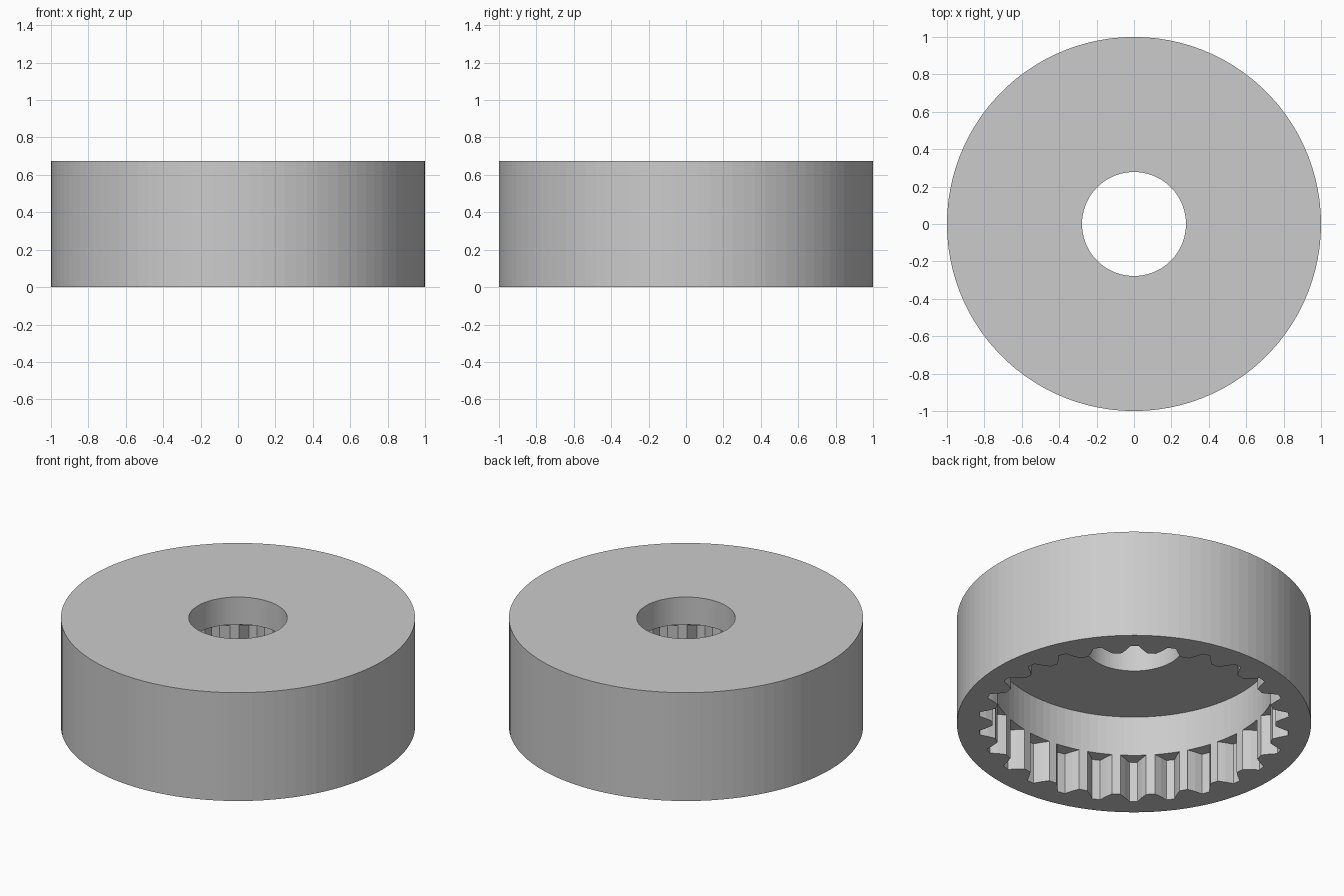
import bpy, bmesh, math
from mathutils import Matrix

cube = bpy.data.objects.get("Cube")
if cube:
    bpy.data.objects.remove(cube, do_unlink=True)

HEIGHT, OUTER, HOLE = 0.675, 1.0, 0.278
BORE, BORE_TOP = 0.80, 0.505
ROOT, GROOVE_TOP, TEETH = 0.878, 0.256, 26
PHASE = math.radians(8.7)
SEGMENTS = 100

grey = bpy.data.materials.new("plain grey")
grey.use_nodes = True
colour = (0.6, 0.6, 0.6, 1)
grey.diffuse_color = colour
grey.node_tree.nodes["Principled BSDF"].inputs["Base Color"].default_value = colour


def make_object(name, bm):
    bmesh.ops.recalc_face_normals(bm, faces=bm.faces)
    mesh = bpy.data.meshes.new(name)
    bm.to_mesh(mesh)
    bm.free()
    mesh.materials.append(grey)
    obj = bpy.data.objects.new(name, mesh)
    bpy.context.collection.objects.link(obj)
    return obj


# Cup-shaped housing: a closed profile turned about the z axis
profile = [(OUTER, 0), (OUTER, HEIGHT), (HOLE, HEIGHT),
           (HOLE, BORE_TOP), (BORE, BORE_TOP), (BORE, 0)]
bm = bmesh.new()
rings = []
for i in range(SEGMENTS):
    a = 2 * math.pi * i / SEGMENTS
    rings.append([bm.verts.new((r * math.cos(a), r * math.sin(a), z)) for r, z in profile])
for i, ring in enumerate(rings):
    following = rings[(i + 1) % SEGMENTS]
    for j in range(len(profile)):
        k = (j + 1) % len(profile)
        bm.faces.new((ring[j], following[j], following[k], ring[k]))
housing = make_object("ring_gear_housing", bm)

# Grooves between the internal teeth: tapered prisms repeated around the bore
half = [(0.76, 0.072), (BORE - 0.003, 0.072), (0.836, 0.046), (0.868, 0.029), (ROOT, 0.023)]
outline = half + [(r, -w) for r, w in reversed(half)]
bm = bmesh.new()
for i in range(TEETH):
    turn = Matrix.Rotation(PHASE + 2 * math.pi * i / TEETH, 4, "Z")
    verts = [bm.verts.new(turn @ Matrix.Translation((r, w, -0.1)).to_translation())
             for r, w in outline]
    base = bm.faces.new(verts)
    extruded = bmesh.ops.extrude_face_region(bm, geom=[base], use_keep_orig=True)
    for v in extruded["geom"]:
        if isinstance(v, bmesh.types.BMVert):
            v.co.z = GROOVE_TOP
cutter = make_object("groove_cutter", bm)
cutter.hide_render = True

# Cut the grooves and keep the finished mesh
cut = housing.modifiers.new("grooves", "BOOLEAN")
cut.operation = "DIFFERENCE"
cut.solver = "EXACT"
cut.object = cutter
graph = bpy.context.evaluated_depsgraph_get()
finished = bpy.data.meshes.new_from_object(housing.evaluated_get(graph))
housing.modifiers.clear()
housing.data = finished
bpy.data.objects.remove(cutter, do_unlink=True)
